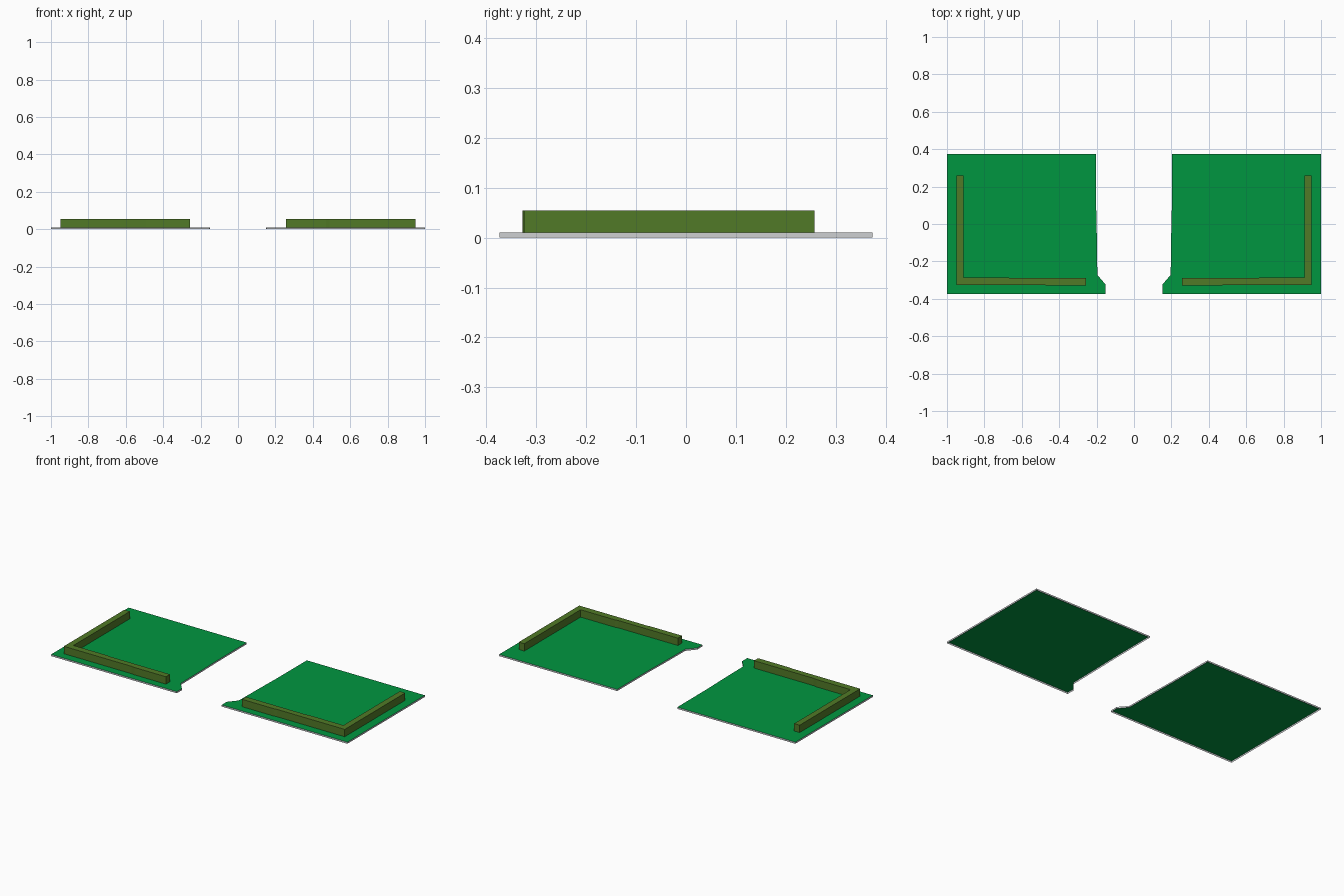
import bpy, bmesh

if "Cube" in bpy.data.objects:
    bpy.data.objects.remove(bpy.data.objects["Cube"])


def material(name, rgb):
    m = bpy.data.materials.new(name)
    m.diffuse_color = (*rgb, 1)
    m.use_nodes = True
    m.node_tree.nodes["Principled BSDF"].inputs["Base Color"].default_value = m.diffuse_color
    return m


grass = material("grass_green", (0.0, 0.305, 0.051))
kerb = material("kerb_grey", (0.61, 0.63, 0.65))
leaf = material("hedge_olive", (0.083, 0.193, 0.020))


def extruded(name, outline, z0, z1, flat_mat, side_mat):
    """Open-bottomed prism from a top-view outline, with its own top and side colours."""
    bm = bmesh.new()
    base = bm.faces.new([bm.verts.new((x, y, z0)) for x, y in outline])
    top = bmesh.ops.extrude_face_region(bm, geom=[base], use_keep_orig=True)["geom"]
    bmesh.ops.translate(bm, vec=(0, 0, z1 - z0),
                        verts=[v for v in top if isinstance(v, bmesh.types.BMVert)])
    bmesh.ops.recalc_face_normals(bm, faces=bm.faces)
    under = [f for f in bm.faces if f.normal.z < -0.5]
    bmesh.ops.delete(bm, geom=under, context="FACES_ONLY")
    for f in bm.faces:
        f.material_index = 0 if f.normal.z > 0.5 else 1
    me = bpy.data.meshes.new(name)
    bm.to_mesh(me)
    bm.free()
    me.materials.append(flat_mat)
    me.materials.append(side_mat)
    ob = bpy.data.objects.new(name, me)
    bpy.context.collection.objects.link(ob)
    return ob


# Right-hand outlines, mirrored for the left
lawn = [(1, 0.374), (0.203, 0.374), (0.202, 0.08), (0.198, -0.10), (0.196, -0.272),
        (0.151, -0.325), (0.152, -0.374), (1, -0.374)]
hedge = [(0.948, 0.258), (0.911, 0.258), (0.911, -0.285), (0.68, -0.285),
         (0.66, -0.289), (0.257, -0.289), (0.257, -0.328), (0.47, -0.328),
         (0.49, -0.325), (0.948, -0.325)]

for side, s in (("right", 1), ("left", -1)):
    extruded(f"lawn_{side}", [(s * x, y) for x, y in lawn], 0, 0.01, grass, kerb)
    extruded(f"hedge_{side}", [(s * x, y) for x, y in hedge], 0.01, 0.055, leaf, leaf)
